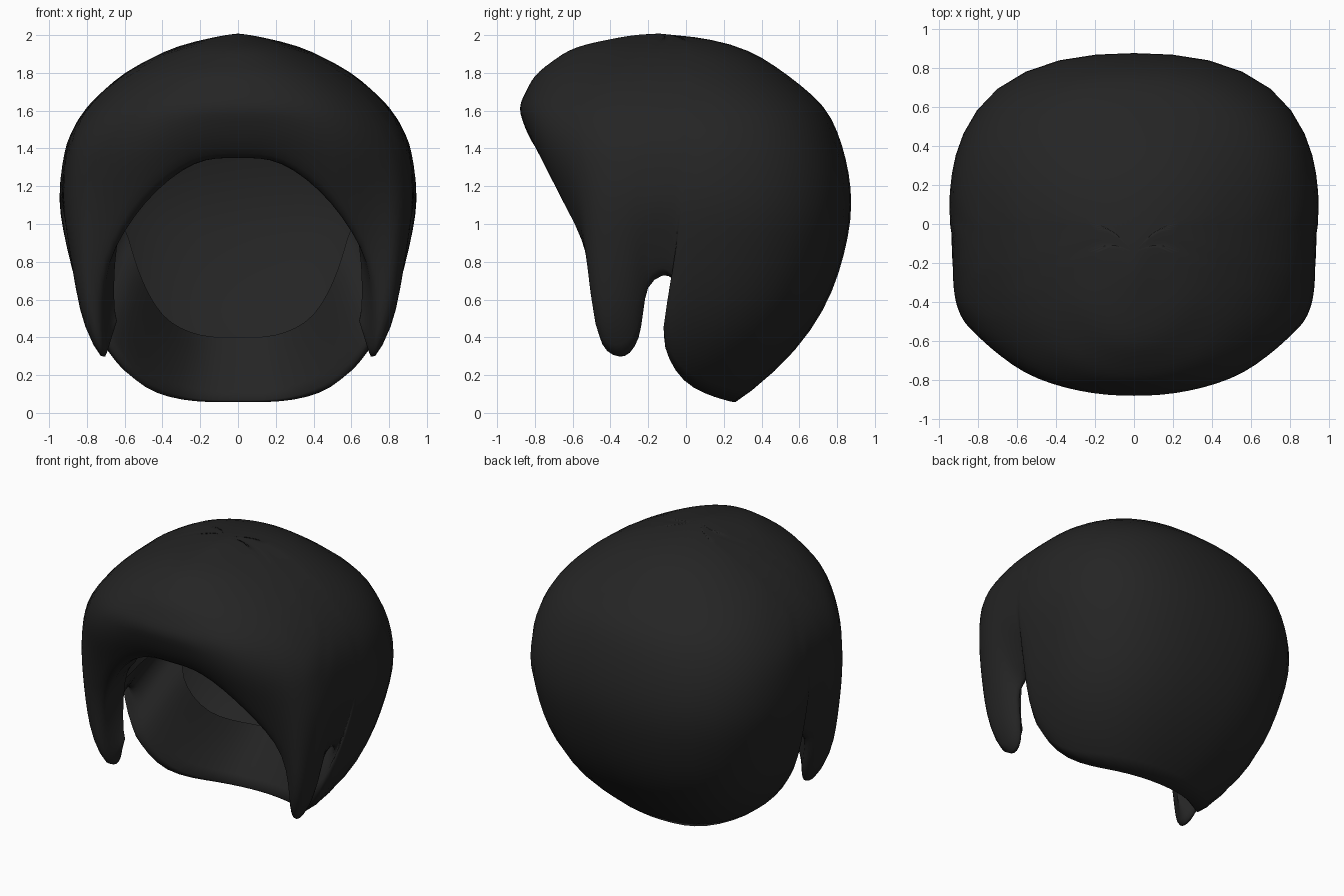
import bpy, bmesh, math
from mathutils import Vector

if "Cube" in bpy.data.objects:
    bpy.data.objects.remove(bpy.data.objects["Cube"])

# Horizontal sections: height, half width, front depth, back depth
SECTIONS = [Vector(s) for s in (
    (2.01, .04, .25, .02), (1.94, .34, .60, .31), (1.80, .61, .80, .54),
    (1.62, .81, .91, .75), (1.43, .92, .89, .84), (1.10, .96, .78, .90),
    (.70, .87, .82, .82), (.40, .77, .85, .66), (.10, .52, .6, .38), (0, .32, .5, .20))]

# Rim from fringe round the sideburn and ear notch to the nape: x, y, z, crown angle
RIM = [Vector(r) for r in (
    (0, -.74, 1.33, 0), (.23, -.73, 1.31, 18), (.5, -.65, 1.1, 36),
    (.7, -.5, .76, 51), (.73, -.47, .36, 59), (.71, -.35, .25, 64),
    (.73, -.235, .34, 69), (.79, -.2, .64, 76), (.8, -.1, .69, 82),
    (.76, -.05, .57, 89), (.69, -.15, .36, 96), (.52, -.04, .11, 110),
    (.26, .16, .01, 138), (0, .2, 0, 180))]
ROWS = 14
TOP = 2.01


def skull(angle, z):
    """Point on the outer volume at an angle from the front and a height."""
    z = max(0, min(TOP, z))
    for hi, lo in zip(SECTIONS, SECTIONS[1:]):
        if z >= lo[0]:
            break
    _, w, f, b = lo.lerp(hi, (z - lo[0]) / (hi[0] - lo[0]))
    n = 2 + .9 * math.sin(math.pi * z / TOP)
    dx, dy = math.sin(angle), -math.cos(angle)
    r = (abs(dx / w) ** n + abs(dy / (f if dy < 0 else b)) ** n) ** (-1 / n)
    return Vector((dx * r, dy * r, z))


def rounded(points):
    """Insert a smooth midpoint between neighbouring rim points."""
    before, after = points[1].copy(), points[-2].copy()
    before.x, before.w = -before.x, -before.w
    after.x, after.w = -after.x, 360 - after.w
    p = [before] + points + [after]
    out = []
    for a, b, c, d in zip(p, p[1:], p[2:], p[3:]):
        out += [b, (b + c) * .5625 - (a + d) * .0625]
    return out + [points[-1]]


def lining_end(rim, start):
    """Where the folded-in lining stops."""
    if 50 < start < 77:                                   # inside the sideburn
        return Vector((rim.x * .9, -.34, rim.z + .23))
    k = max(0, min(1, (start - 60) / 30))                 # fringe to nape
    return Vector((rim.x * (.9 - .13 * k), rim.y + .22 + .07 * k, rim.z + .1 + .3 * k))


bm = bmesh.new()
pole = bm.verts.new((0, -.15, TOP))
grid = []
for x, y, z_rim, start in rounded(RIM):
    rim = Vector((x, y, z_rim))
    inner = lining_end(rim, start)
    a0, a1 = math.radians(start), math.atan2(x, -y)
    shift = rim - skull(a1, z_rim)
    column = []
    # outer hair surface, crown to rim
    for j in range(1, ROWS + 1):
        t = j / ROWS
        z = TOP - (TOP - z_rim) * t ** 1.6
        column.append(skull(a0 + (a1 - a0) * t ** 3, z) + shift * t ** 5)
    # lining folded inwards
    column += [rim.lerp(inner, k) for k in (.3, .65, 1)]
    if start in (0, 180):
        for p in column:
            p.x = 0
    grid.append([bm.verts.new(p) for p in column])

# Faces wound to point outwards
for c, d in zip(grid, grid[1:]):
    bm.faces.new((pole, c[0], d[0]))
    for j in range(len(c) - 1):
        bm.faces.new((c[j], c[j + 1], d[j + 1], d[j]))
for f in bm.faces:
    f.smooth = True

mesh = bpy.data.meshes.new("hair")
bm.to_mesh(mesh)
bm.free()
hair = bpy.data.objects.new("hair", mesh)
bpy.context.collection.objects.link(hair)

# Mirror to the other half, then soften
mirror = hair.modifiers.new("mirror", 'MIRROR')
mirror.use_clip = True
mirror.merge_threshold = .002
soft = hair.modifiers.new("soft", 'SUBSURF')
soft.levels = soft.render_levels = 1

mat = bpy.data.materials.new("dark_hair")
mat.diffuse_color = (.018, .018, .018, 1)
mat.use_nodes = True
mat.node_tree.nodes["Principled BSDF"].inputs["Base Color"].default_value = mat.diffuse_color
mesh.materials.append(mat)
